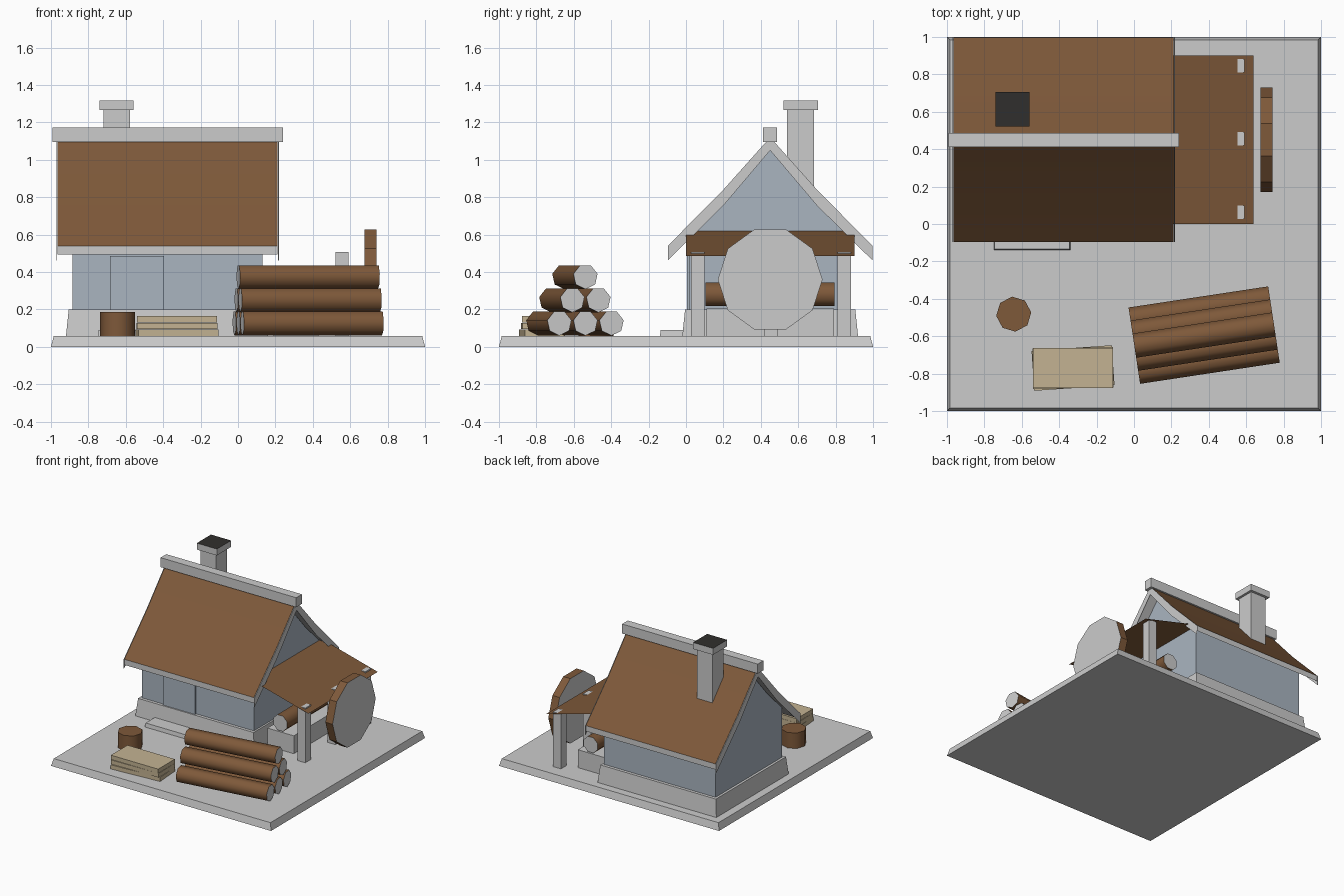
import bpy, bmesh, math
from mathutils import Matrix, Vector

if "Cube" in bpy.data.objects:
    bpy.data.objects.remove(bpy.data.objects["Cube"])


def mat(name, rgb):
    m = bpy.data.materials.new(name)
    m.diffuse_color = (*rgb, 1)
    m.use_nodes = True
    m.node_tree.nodes["Principled BSDF"].inputs["Base Color"].default_value = m.diffuse_color
    return m


BROWN = mat("bark_brown", (0.21, 0.1, 0.042))
TAN = mat("cut_timber", (0.55, 0.45, 0.29))
SOOT = mat("soot", (0.03, 0.028, 0.026))
STONE = mat("plain_grey", (0.8, 0.8, 0.8))
PLASTER = mat("blue_grey_wall", (0.4, 0.46, 0.53))


def make(name, bm, mats=(), smooth=None):
    bmesh.ops.recalc_face_normals(bm, faces=bm.faces)
    me = bpy.data.meshes.new(name)
    bm.to_mesh(me)
    bm.free()
    for m in mats:
        me.materials.append(m)
    ob = bpy.data.objects.new(name, me)
    bpy.context.collection.objects.link(ob)
    if smooth:
        bpy.ops.object.select_all(action='DESELECT')
        ob.select_set(True)
        bpy.context.view_layer.objects.active = ob
        bpy.ops.object.shade_smooth_by_angle(angle=math.radians(smooth))
    return ob


def box(name, x, y, z, taper=0.0, mats=()):
    """Box from ranges; the top is inset by taper."""
    bm = bmesh.new()
    bmesh.ops.create_cube(bm, size=1)
    for v in bm.verts:
        s = [c > 0 for c in v.co]
        t = taper if s[2] else 0
        v.co = (x[1] - t if s[0] else x[0] + t,
                y[1] - t if s[1] else y[0] + t,
                z[1] if s[2] else z[0])
    return make(name, bm, mats)


def prism_x(name, profile, x0, x1, mats=(), smooth=None, top_edges=()):
    """Extrude a (y, z) profile along x; side faces in top_edges take slot 1."""
    bm = bmesh.new()
    a = [bm.verts.new((x0, y, z)) for y, z in profile]
    b = [bm.verts.new((x1, y, z)) for y, z in profile]
    bm.faces.new(a)
    bm.faces.new(b)
    n = len(a)
    for i in range(n):
        f = bm.faces.new((a[i], a[(i + 1) % n], b[(i + 1) % n], b[i]))
        if i in top_edges:
            f.material_index = 1
    return make(name, bm, mats, smooth)


def log(name, centre, axis, length, r, sides, start=0.0, angle=None):
    """Cylinder with brown bark and grey cut ends."""
    d = Vector(axis).normalized()
    side = Vector((0, 0, 1)).cross(d).normalized()
    up = d.cross(side)
    ring = [side * math.cos(start + math.tau * i / sides) * r +
            up * math.sin(start + math.tau * i / sides) * r for i in range(sides)]
    c = Vector(centre)
    bm = bmesh.new()
    a = [bm.verts.new(c + p - d * length / 2) for p in ring]
    b = [bm.verts.new(c + p + d * length / 2) for p in ring]
    for i in range(sides):
        j = (i + 1) % sides
        bm.faces.new((a[i], a[j], b[j], b[i]))
    for cap in (a, b):
        bm.faces.new(cap).material_index = 1
    return make(name, bm, (BROWN, STONE), angle)


# Ground slab
box("base_slab", (-1, 1), (-1, 1), (0, 0.058), 0.015)

# House: footing, walls with gables, door and step
box("stone_footing", (-0.92, 0.16), (-0.02, 0.92), (0.055, 0.2), 0.015, (STONE,))
prism_x("house_walls", [(0.02, 0.1), (0.88, 0.1), (0.88, 0.61), (0.7, 0.785),
                        (0.45, 1.07), (0.2, 0.785), (0.02, 0.61)], -0.885, 0.13, (PLASTER,))
box("door", (-0.685, -0.395), (0.005, 0.05), (0.1, 0.485), 0, (PLASTER,))
box("door_step", (-0.75, -0.34), (-0.14, 0.0), (0.055, 0.09), 0.005)

# Main roof: kinked gable shell with brown outer faces
outer = [(-0.097, 0.54), (0.2, 0.84), (0.45, 1.12), (0.7, 0.84), (0.997, 0.54)]
inner = [(y, z - 0.046) for y, z in reversed(outer)]
prism_x("main_roof", outer + inner, -0.965, 0.212, (STONE, BROWN), 30, {0, 1, 2, 3})

# Deeper thin barge boards closing both roof ends
deep = [(0.997, 0.462), (0.7, 0.755), (0.45, 1.05), (0.2, 0.755), (-0.097, 0.462)]
for side, x0, x1 in (("left", -0.971, -0.968), ("right", 0.215, 0.218)):
    prism_x(f"barge_board_{side}", outer + deep, x0, x1)
box("ridge_beam", (-0.993, 0.24), (0.413, 0.487), (1.095, 1.173))

# Chimney
box("chimney", (-0.72, -0.578), (0.54, 0.685), (0.7, 1.27))
cap = box("chimney_cap", (-0.74, -0.558), (0.522, 0.706), (1.265, 1.318), 0, (STONE, SOOT))
for p in cap.data.polygons:
    if p.normal.z > 0.9:
        p.material_index = 1

# Open shed: thin sloping sheet on three posts
bm = bmesh.new()
bm.faces.new([bm.verts.new(c) for c in ((0.13, 0, 0.62), (0.64, 0, 0.485),
                                        (0.64, 0.9, 0.485), (0.13, 0.9, 0.62))])
make("shed_roof", bm, (BROWN,))
for i, y in enumerate((0.064, 0.455, 0.845)):
    box(f"shed_post_{i + 1}", (0.52, 0.592), (y - 0.036, y + 0.036), (0.055, 0.508))

# Saw bench with a log, and the large round disc
box("saw_bench", (0.19, 0.43), (0.11, 0.79), (0.055, 0.205))
log("bench_log", (0.31, 0.45, 0.28), (0, 1, 0), 0.69, 0.068, 8, math.pi / 8, 60)
log("round_disc", (0.708, 0.45, 0.36), (1, 0, 0), 0.065, 0.28, 10)

# Stacked log pile
ang = math.radians(8.6)
along = Vector((math.cos(ang), math.sin(ang), 0))
across = Vector((-math.sin(ang), math.cos(ang), 0))
for row in range(3):
    n = 3 - row
    for i in range(n):
        c = Vector((0.375, -0.594, 0.127 + 0.124 * row)) + across * (i - (n - 1) / 2) * 0.141
        log(f"pile_log_{row + 1}_{i + 1}", c, along, 0.755, 0.067, 7, -math.pi / 2, 60)

# Chopping stump
bm = bmesh.new()
bmesh.ops.create_cone(bm, cap_ends=True, segments=8, radius1=0.094, radius2=0.094, depth=0.13,
                      matrix=Matrix.Translation((-0.643, -0.482, 0.12)) @ Matrix.Rotation(0.1, 4, 'Z'))
make("chopping_stump", bm, (BROWN,), 60)

# Plank stack, lower boards turned slightly
for i, (turn, w) in enumerate(((4, 0.107), (1, 0.108), (0, 0.108))):
    z = 0.058 + i * 0.036
    ob = box(f"plank_{i + 1}", (-0.215, 0.215), (-w, w), (z, z + 0.034), 0, (TAN,))
    ob.location = (-0.326, -0.77, 0)
    ob.rotation_euler.z = math.radians(turn)
